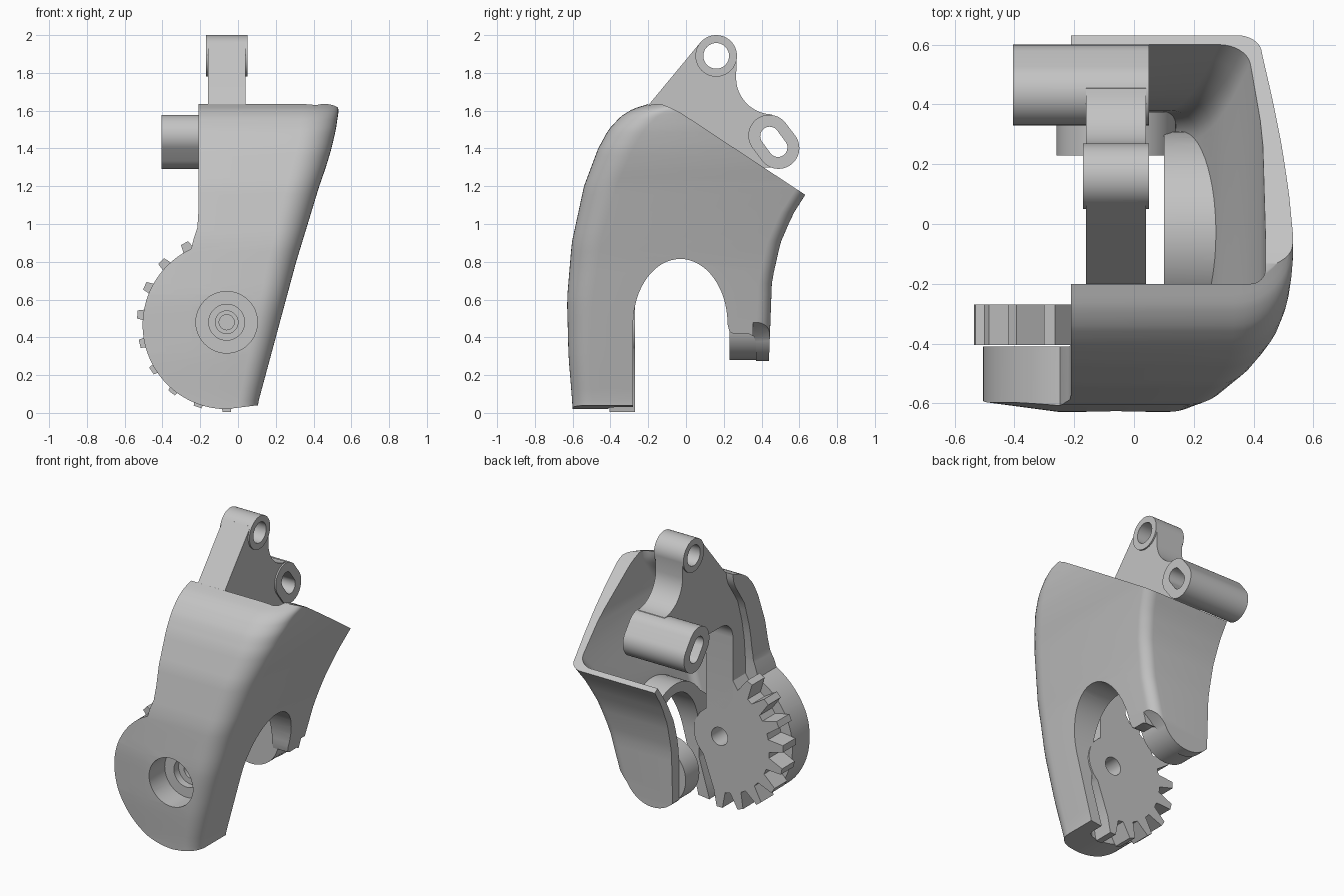
import bpy, bmesh, math

cube = bpy.data.objects.get("Cube")
if cube:
    bpy.data.objects.remove(cube, do_unlink=True)

grey = bpy.data.materials.new("plain grey")
grey.use_nodes = True
COLOUR = (0.55, 0.55, 0.55, 1)
grey.diffuse_color = COLOUR
grey.node_tree.nodes["Principled BSDF"].inputs["Base Color"].default_value = COLOUR

AX, AZ = -0.06, 0.48  # pivot axis shared by the gear, the disc and the foot


def finish(name, bm):
    bmesh.ops.recalc_face_normals(bm, faces=bm.faces)
    mesh = bpy.data.meshes.new(name)
    bm.to_mesh(mesh)
    bm.free()
    mesh.materials.append(grey)
    ob = bpy.data.objects.new(name, mesh)
    bpy.context.collection.objects.link(ob)
    return ob


def prism(name, pts, axis, a, b):
    """Extrude a flat outline along x (points are y,z) or y (points are x,z)."""
    bm = bmesh.new()
    place = (lambda t, p: (t, *p)) if axis == "x" else (lambda t, p: (p[0], t, p[1]))
    low = [bm.verts.new(place(a, p)) for p in pts]
    high = [bm.verts.new(place(b, p)) for p in pts]
    bm.faces.new(low)
    bm.faces.new(high)
    for i in range(len(pts)):
        j = (i + 1) % len(pts)
        bm.faces.new((low[i], low[j], high[j], high[i]))
    return finish(name, bm)


def arc(cx, cy, rx, ry, start, end, n):
    step = math.radians(end - start) / n
    return [(cx + rx * math.cos(math.radians(start) + i * step),
             cy + ry * math.sin(math.radians(start) + i * step)) for i in range(n + 1)]


def circle(cx, cy, r, n=48):
    return arc(cx, cy, r, r, 0, 360, n)[:-1]


def combine(ob, other, op):
    mod = ob.modifiers.new("join", "BOOLEAN")
    mod.operation, mod.solver, mod.object = op, "EXACT", other
    bpy.context.view_layer.objects.active = ob
    bpy.ops.object.modifier_apply(modifier=mod.name)
    bpy.data.objects.remove(other, do_unlink=True)


def cut(ob, other):
    combine(ob, other, "DIFFERENCE")


def join(ob, other):
    combine(ob, other, "UNION")


def lerp(table, z):
    for (z0, v0), (z1, v1) in zip(table, table[1:]):
        if z <= z1:
            t = max(0, (z - z0) / (z1 - z0))
            return v0 + (v1 - v0) * t
    return table[-1][1]


def loft(name, z0, z1, ring, n=40):
    """Stack rounded plan outlines from z0 to z1, closer together at the top."""
    bm = bmesh.new()
    rings = []
    for i in range(n + 1):
        z = z0 + (z1 - z0) * math.sin(i / n * math.pi / 2)
        xl, xr, yf, yb, rf, rb, taper = ring(z)
        pts = [(xl, yf + taper), (-0.25, yf)]
        pts += arc(xr - rf, yf + rf, rf, rf, -90, 0, 10)
        pts += arc(xr - rb, yb - rb, rb, rb, 0, 90, 8) + [(xl, yb)]
        rings.append([bm.verts.new((*p, z)) for p in pts])
    for low, high in zip(rings, rings[1:]):
        for i in range(len(low)):
            j = (i + 1) % len(low)
            bm.faces.new((low[i], low[j], high[j], high[i]))
    bm.faces.new(rings[0])
    bm.faces.new(rings[-1])
    return finish(name, bm)


# Height tables for the housing walls
FRONT = [(0.03, -0.6), (0.3, -0.622), (0.6, -0.63), (0.9, -0.605), (1.2, -0.54),
         (1.4, -0.465), (1.5, -0.41), (1.57, -0.345), (1.61, -0.28), (1.635, -0.2)]
BACK = [(0.3, 0.44), (0.7, 0.455), (0.9, 0.5), (1.05, 0.565), (1.16, 0.635), (1.3, 0.73)]
SIDE = [(0.03, 0.1), (0.8, 0.308), (1.2, 0.43), (1.3, 0.465), (1.4, 0.495), (1.5, 0.518),
        (1.6, 0.533), (1.635, 0.525)]
INNER_FRONT = [(1.0, -0.41), (1.2, -0.38), (1.4, -0.32), (1.55, -0.22), (1.6, -0.2)]
INNER_SIDE = [(0.03, 0.02), (0.9, 0.28), (1.2, 0.385), (1.37, 0.43), (1.6, 0.44)]
BACK_WALL = [(0.8, 0.075), (1.15, 0.045)]


def outer_ring(z):
    return (-0.55, lerp(SIDE, z), lerp(FRONT, z), lerp(BACK, z), 0.1 + 0.06 * z, 0.07, 0.04)


def inner_ring(z):
    return (-1, lerp(INNER_SIDE, z), lerp(INNER_FRONT, z),
            lerp(BACK, z) - lerp(BACK_WALL, z), 0.05, 0.09, 0)


# Housing body and its cavity, leaving an arched inner flange along the side wall
housing = loft("housing", 0, 1.635, outer_ring)
cavity = loft("cavity", -0.2, 1.9, inner_ring)
flange = [(-0.6, -0.3), (-0.5, 0.5), (-0.4, 0.66)]
flange += arc(-0.03, 0.5, 0.34, 0.38, 140, 0, 20) + [(0.31, -0.3)]
cut(cavity, prism("flange", flange, "x", 0.1, 0.9))
cut(housing, cavity)

# Front leg outline: straight edge above, round disc below
left = [(-0.8, 2), (-0.21, 2), (-0.21, 1.06), (-0.215, 0.98), (-0.235, 0.92)]
left += arc(AX, 0.465, 0.445, 0.445, 115, 270, 48)
left += [(0.1, 0.04), (0.3, 0.04), (0.3, -0.3), (-0.8, -0.3)]
cut(housing, prism("front_outline", left, "y", -0.9, -0.1))

# Straight left edge of the back wall
back_left = [(-0.9, -0.3), (-0.21, -0.3), (-0.21, 2), (-0.9, 2)]
cut(housing, prism("back_outline", back_left, "y", -0.15, 0.95))

# Side arch between the legs
arch = [(-0.28, -0.3)] + arc(-0.03, 0.47, 0.25, 0.345, 180, 0, 32)
arch += [(0.23, 0.43), (0.25, 0.42), (0.33, 0.42), (0.36, 0.405), (0.37, 0.37), (0.37, -0.3)]
cut(housing, prism("arch", arch, "x", -0.9, 0.9))

# Sloping open top
slope = [(-0.18, 1.645), (-0.13, 1.634), (-0.08, 1.615), (-0.03, 1.59), (0.65, 1.142),
         (1, 1.142), (1, 2), (-0.18, 2)]
cut(housing, prism("slope", slope, "x", -0.9, 0.9))

# Rounded end of the rear leg
end = [(-0.6, AZ)] + arc(AX, AZ, 0.205, 0.205, 180, 335, 28)
end += [(0.17, 0.44), (0.25, 0.5), (0.8, 0.5), (0.8, -0.3), (-0.6, -0.3)]
cut(housing, prism("leg_end", end, "y", 0.355, 0.9))

# Stepped pivot bore in the front leg
cut(housing, prism("bore", circle(AX, AZ, 0.163), "y", -0.9, -0.46))
cut(housing, prism("pin_hole", circle(AX, AZ, 0.095), "y", -0.5, -0.3))

# Round foot inside the rear leg
rear_foot = prism("rear_foot", circle(AX, AZ, 0.2, 64), "y", 0.23, 0.375)
cut(rear_foot, prism("foot_hole", circle(AX, AZ, 0.04), "y", 0.1, 0.33))

# Hooked arm with two hubs
arm_outline = [(0.075, 1.96), (-0.19, 1.64), (-0.25, 1.56), (-0.31, 1.45), (-0.36, 1.28),
               (-0.39, 1.12), (-0.405, 0.95), (-0.405, 0.6), (-0.27, 0.6)]
arm_outline += arc(-0.15, 1.17, 0.12, 0.12, 180, 90, 8)
arm_outline += [(0.45, 1.3), (0.52, 1.36), (0.49, 1.5)]
arm_outline += arc(0.46, 1.775, 0.195, 0.195, 268, 180, 12) + [(0.268, 1.87), (0.2, 1.95)]
arm = prism("arm", arm_outline, "x", -0.16, 0.04)


def slot(r, dy, dz):
    """Tilted oblong outline around the rear hub centre."""
    return (arc(0.465 - dy, 1.435 + dz, r, r, 38, 218, 24)
            + arc(0.465 + dy, 1.435 - dz, r, r, 218, 398, 24))


join(arm, prism("top_hub", circle(0.16, 1.89, 0.11, 64), "x", -0.17, 0.05))
join(arm, prism("rear_hub", slot(0.11, 0.025, 0.033), "x", -0.405, 0.05))
cut(arm, prism("top_hole", circle(0.16, 1.89, 0.068), "x", -0.5, 0.5))
cut(arm, prism("rear_slot", slot(0.05, 0.022, 0.03), "x", -0.6, 0.5))

# Gear sector: teeth on the outer side, small round edge toward the housing wall
gear_outline = []
for k in range(8, -1, -1):
    for offset, radius in ((-6.5, 0.37), (-2.6, 0.475), (2.6, 0.475), (6.5, 0.37)):
        gear_outline += arc(AX, AZ, radius, radius, 270 - 19 * k + offset, 360, 1)[:1]
gear_outline += arc(AX, AZ, 0.19, 0.19, 310, 420, 20) + [(0.04, 0.84), (-0.16, 0.88)]
gear = prism("gear_sector", gear_outline, "y", -0.405, -0.27)
cut(gear, prism("gear_hole", circle(AX, AZ, 0.06), "y", -0.6, 0))

# Smooth the curved faces, keep edges crisp
for ob in (housing, rear_foot, arm, gear):
    bpy.ops.object.select_all(action="DESELECT")
    ob.select_set(True)
    bpy.context.view_layer.objects.active = ob
    bpy.ops.object.shade_smooth_by_angle(angle=math.radians(32))
